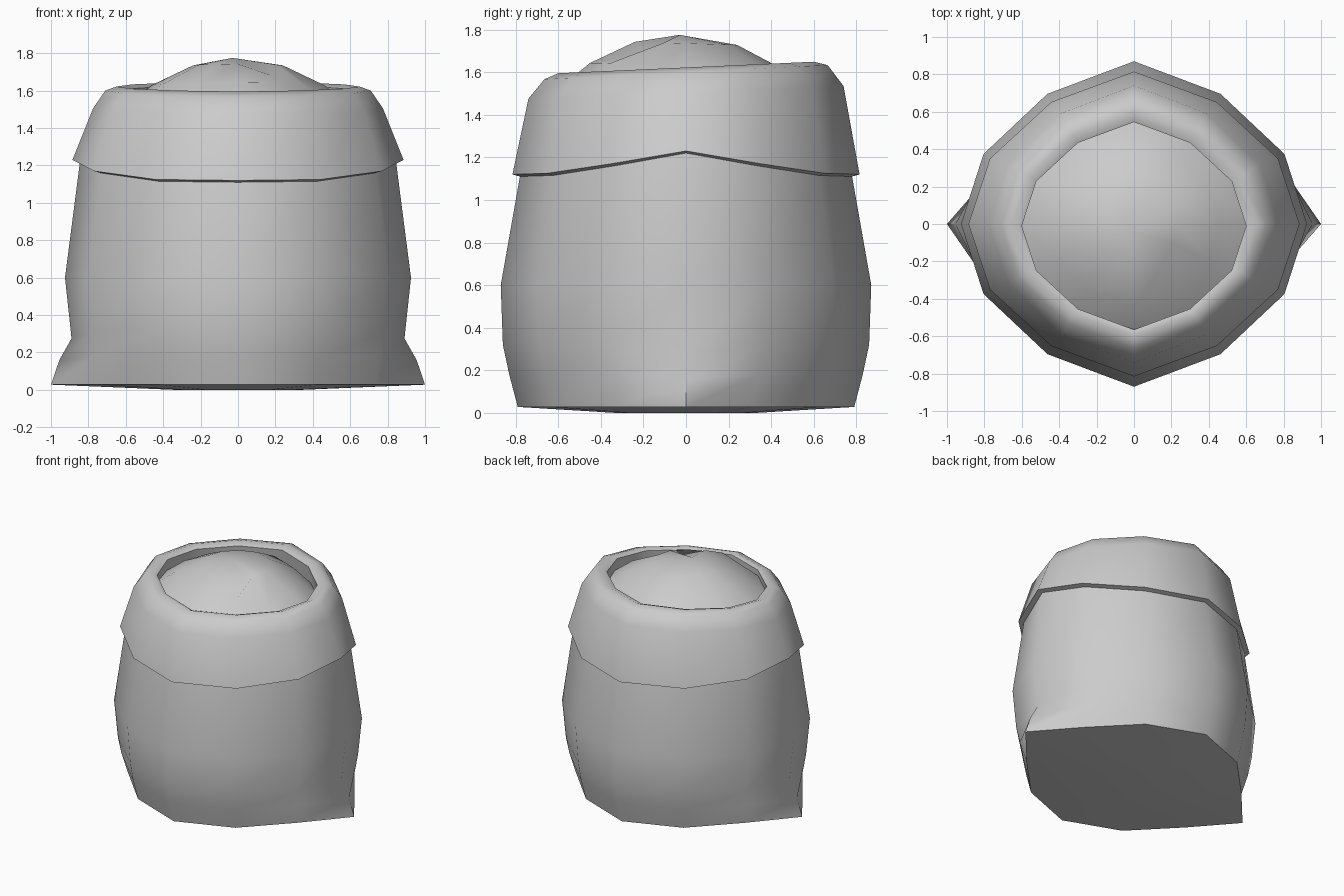
import bpy, bmesh, math

if "Cube" in bpy.data.objects:
    bpy.data.objects.remove(bpy.data.objects["Cube"])

# quarter outline of the squashed 12-sided cross-section (angles 0, 30, 60, 90)
CX = (1.0, 0.87, 0.50, 0.0)
CY = (0.0, 0.43, 0.80, 1.0)


def ring(rx, ry, z, tilt=0.0, sides=None, shift=0.0):
    """12 points; z is a value or 4 quarter values, sides overrides the quarter outline."""
    zs = z if isinstance(z, tuple) else (z,) * 4
    quarter = sides or [(rx * a, ry * b) for a, b in zip(CX, CY)]
    pts = []
    for i in range(12):
        k = i % 6
        q = k if k <= 3 else 6 - k
        x, y = quarter[q]
        sx = 1 if i <= 3 or i >= 9 else -1
        sy = 1 if i <= 6 else -1
        pts.append((sx * x, sy * y + shift, zs[q] + tilt * sy * y))
    return pts


def loft(name, rings, start=None, end=None, angle=50):
    """Skin a stack of rings, closing the ends to a centre point when given."""
    bm = bmesh.new()
    loops = [[bm.verts.new(p) for p in r] for r in rings]
    for a, b in zip(loops, loops[1:]):
        for i in range(12):
            j = (i + 1) % 12
            bm.faces.new((a[i], a[j], b[j], b[i]))
    for tip, loop in ((start, loops[0]), (end, loops[-1])):
        if tip:
            v = bm.verts.new(tip)
            for i in range(12):
                bm.faces.new((loop[i], loop[(i + 1) % 12], v))
    bmesh.ops.recalc_face_normals(bm, faces=bm.faces)
    me = bpy.data.meshes.new(name)
    bm.to_mesh(me)
    bm.free()
    ob = bpy.data.objects.new(name, me)
    bpy.context.collection.objects.link(ob)
    bpy.ops.object.select_all(action='DESELECT')
    ob.select_set(True)
    bpy.context.view_layer.objects.active = ob
    bpy.ops.object.shade_smooth_by_angle(angle=math.radians(angle))
    return ob


# sack: base with two pulled corners, bulging body, folded collar, rolled rim
base = [(1.0, 0.0), (0.73, 0.31), (0.42, 0.63), (0.0, 0.79)]
collar_z = (1.23, 1.17, 1.125, 1.12)
loft("sack", [
    ring(0.33, 0.33, 0.0),
    ring(0, 0, 0.028, sides=base),
    ring(0, 0, (0.16, 0.18, 0.18, 0.18),
         sides=[(0.955, 0.0), (0.765, 0.34), (0.44, 0.66), (0.0, 0.83)]),
    ring(0.89, 0.86, (0.275, 0.31, 0.32, 0.32)),
    ring(0.925, 0.87, 0.6),
    ring(0.845, 0.78, tuple(z - 0.01 for z in collar_z)),
    ring(0.885, 0.815, collar_z),
    ring(0.775, 0.74, 1.505, 0.04),
    ring(0.71, 0.665, 1.60, 0.05),
    ring(0.65, 0.60, 1.622, 0.045),
    ring(0.60, 0.555, 1.605, 0.04, shift=-0.01),
    ring(0.62, 0.575, 1.44),
], start=(0, 0, 0))

# contents: uneven heap with a dent on the front right
heap = [ring(0.63, 0.585, 1.50, -0.06),
        ring(0.46, 0.45, 1.63, -0.03),
        ring(0.24, 0.24, 1.735, -0.03)]
x, y, z = heap[2][10]
heap[2][10] = (x + 0.06, y + 0.02, z - 0.06)
x, y, z = heap[1][11]
heap[1][11] = (x, y, z - 0.04)
loft("contents", heap, end=(-0.03, -0.03, 1.775))
